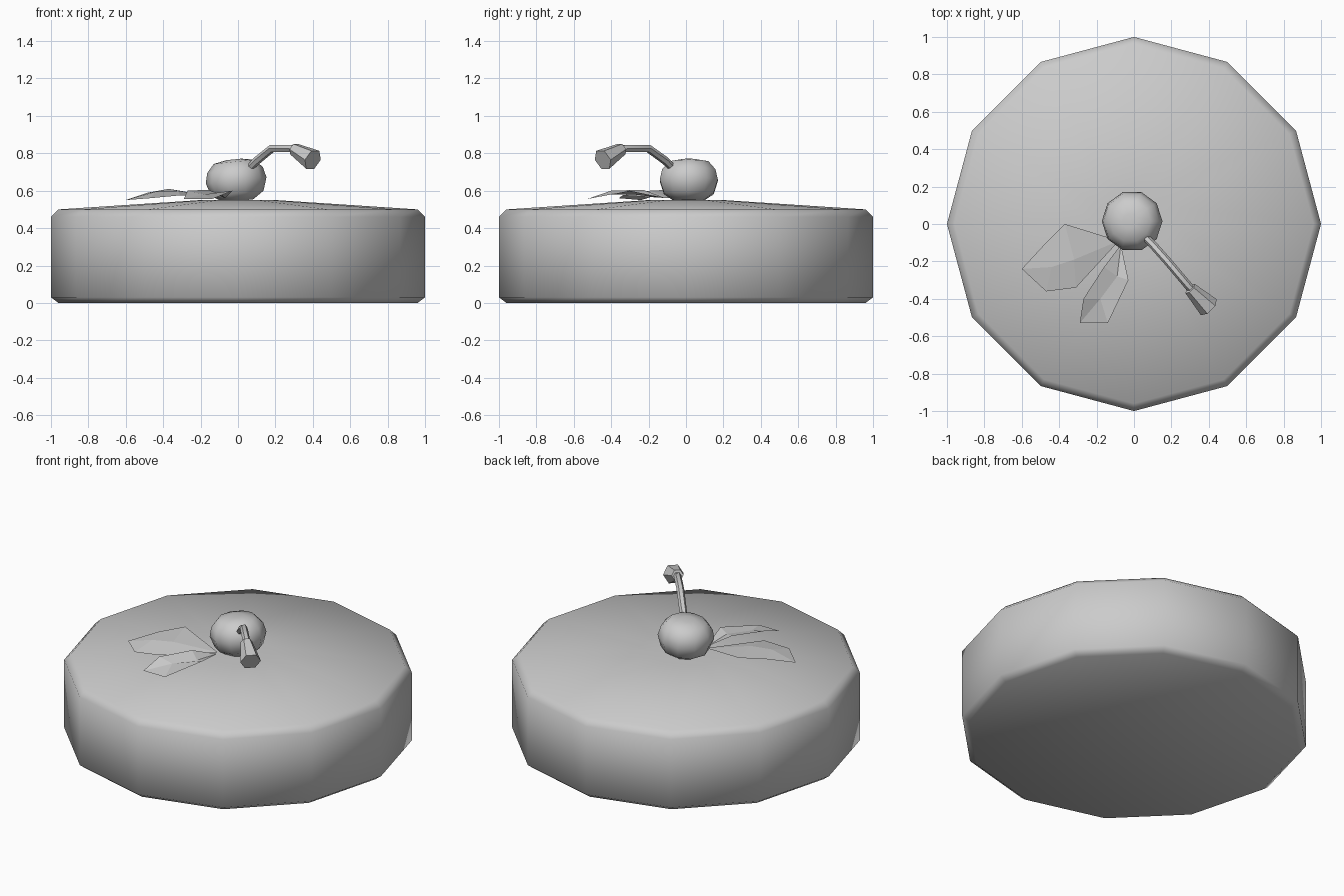
import bpy, bmesh
from math import cos, sin, tau, radians
from mathutils import Vector, Matrix

cube = bpy.data.objects.get("Cube")
if cube:
    bpy.data.objects.remove(cube, do_unlink=True)

grey = bpy.data.materials.new("plain grey")
grey.use_nodes = True
GREY = (0.6, 0.6, 0.6, 1)
grey.diffuse_color = GREY
grey.node_tree.nodes["Principled BSDF"].inputs["Base Color"].default_value = GREY


def finish(name, bm, smooth=None):
    """Turn a bmesh into a named object, smooth below the given angle."""
    mesh = bpy.data.meshes.new(name)
    bm.to_mesh(mesh)
    bm.free()
    mesh.materials.append(grey)
    obj = bpy.data.objects.new(name, mesh)
    bpy.context.collection.objects.link(obj)
    if smooth:
        bpy.ops.object.select_all(action='DESELECT')
        obj.select_set(True)
        bpy.context.view_layer.objects.active = obj
        bpy.ops.object.shade_smooth_by_angle(angle=radians(smooth))
    return obj


def skin(bm, rings):
    """Bridge a list of vertex rings with quads and cap both ends."""
    n = len(rings[0])
    for a, b in zip(rings, rings[1:]):
        for i in range(n):
            j = (i + 1) % n
            bm.faces.new((a[i], a[j], b[j], b[i]))
    bm.faces.new(rings[0][::-1])
    bm.faces.new(rings[-1])
    bmesh.ops.recalc_face_normals(bm, faces=bm.faces)


def lathe(name, profile, sides, smooth):
    bm = bmesh.new()
    rings = [[bm.verts.new((r * cos(tau * i / sides), r * sin(tau * i / sides), z))
              for i in range(sides)] for r, z in profile]
    skin(bm, rings)
    return finish(name, bm, smooth)


def tube(name, path, radii, sides, smooth):
    """Sweep a polygon of changing radius along a path."""
    bm = bmesh.new()
    pts = [Vector(p) for p in path]
    side = Vector((1, 1, 0)).normalized()
    rings = []
    for k, (p, r) in enumerate(zip(pts, radii)):
        along = (pts[min(k + 1, len(pts) - 1)] - pts[max(k - 1, 0)]).normalized()
        up = side.cross(along)
        rings.append([bm.verts.new(p + r * (side * cos(tau * i / sides) + up * sin(tau * i / sides)))
                      for i in range(sides)])
    skin(bm, rings)
    return finish(name, bm, smooth)


def leaf(name, left, rib, right):
    """Two folded halves that share a rib; each edge runs from base to tip."""
    bm = bmesh.new()
    l, m, r = ([bm.verts.new(p) for p in row] for row in (left, rib, right))
    for edge, flip in ((l, False), (r, True)):
        loops = [(m[0], m[1], edge[0])]
        loops += [(m[1], m[2], edge[1], edge[0]), (m[2], m[3], edge[1])]
        for loop in loops:
            bm.faces.new(loop[::-1] if flip else loop)
    return finish(name, bm)


# Twelve-sided cake with bevelled rims and a gently domed top
lathe("cake_body", [(0.96, 0), (1, 0.03), (1, 0.46), (0.96, 0.5), (0.2, 0.55)], 12, 60)

# Cherry, slightly tilted
cherry = lathe("cherry", [(0.08, -0.11), (0.14, -0.07), (0.163, 0), (0.15, 0.055),
                          (0.11, 0.1), (0.04, 0.113)], 10, 60)
cherry.matrix_world = Matrix.Translation((-0.01, 0.015, 0.655)) @ Matrix.Rotation(radians(-6), 4, 'Y')

# Bent stem and the flared tip
tube("cherry_stem", [(0.01, -0.02, 0.67), (0.1, -0.11, 0.76), (0.18, -0.2, 0.825),
                     (0.29, -0.33, 0.825), (0.34, -0.38, 0.80)],
     [0.016, 0.022, 0.022, 0.022, 0.02], 6, 50)
tube("stem_tip", [(0.3, -0.345, 0.822), (0.4, -0.445, 0.765)], [0.035, 0.06], 6, 35)

# Two folded leaves
leaf("side_leaf",
     [(-0.37, 0, 0.61), (-0.48, -0.11, 0.59)],
     [(-0.08, -0.09, 0.56), (-0.32, -0.19, 0.6), (-0.44, -0.23, 0.595), (-0.6, -0.24, 0.55)],
     [(-0.31, -0.34, 0.575), (-0.47, -0.36, 0.56)])
leaf("front_leaf",
     [(-0.16, -0.23, 0.605), (-0.27, -0.4, 0.6)],
     [(-0.07, -0.11, 0.56), (-0.09, -0.28, 0.58), (-0.18, -0.4, 0.58), (-0.29, -0.53, 0.555)],
     [(-0.03, -0.3, 0.6), (-0.14, -0.53, 0.555)])
